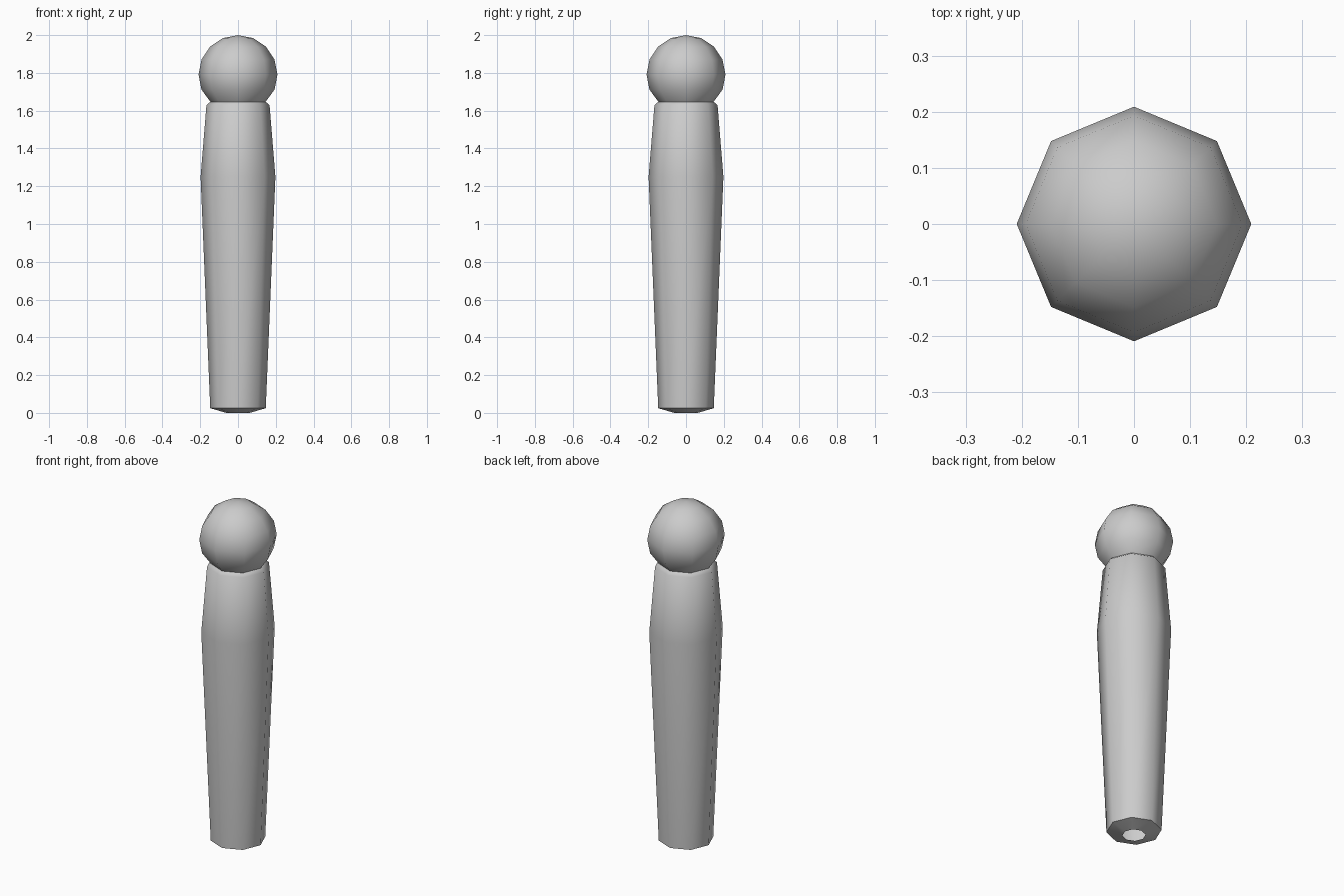
import bpy, bmesh, math

if "Cube" in bpy.data.objects:
    bpy.data.objects.remove(bpy.data.objects["Cube"])

SIDES = 8


def lathe(name, profile):
    """Turn a (radius, z) profile around z; radius 0 gives a pole."""
    bm = bmesh.new()
    rings = []
    for r, z in profile:
        n = 1 if r == 0 else SIDES
        rings.append([bm.verts.new((r * math.cos(math.tau * i / SIDES),
                                    r * math.sin(math.tau * i / SIDES), z))
                      for i in range(n)])
    for low, high in zip(rings, rings[1:]):
        for i in range(SIDES):
            j = (i + 1) % SIDES
            if len(high) == 1:
                bm.faces.new((low[i], low[j], high[0]))
            else:
                bm.faces.new((low[i], low[j], high[j], high[i]))
    mesh = bpy.data.meshes.new(name)
    bm.to_mesh(mesh)
    bm.free()
    obj = bpy.data.objects.new(name, mesh)
    bpy.context.collection.objects.link(obj)
    bpy.ops.object.select_all(action='DESELECT')
    obj.select_set(True)
    bpy.context.view_layer.objects.active = obj
    bpy.ops.object.shade_smooth_by_angle(angle=math.radians(55))
    return obj


# Tapered post, open at the bottom, with a small chamfer at the shoulder
post = [(0.062, 0.0), (0.147, 0.025), (0.198, 1.25), (0.167, 1.63), (0.146, 1.647)]

# Ball head, running straight on from the neck
R, CENTRE = 0.209, 1.791
ball = [(R * math.cos(math.radians(a)), CENTRE + R * math.sin(math.radians(a)))
        for a in (-22.5, 0, 22.5, 45, 67.5)]

lathe("post_with_ball_head", post + ball + [(0, CENTRE + R)])
